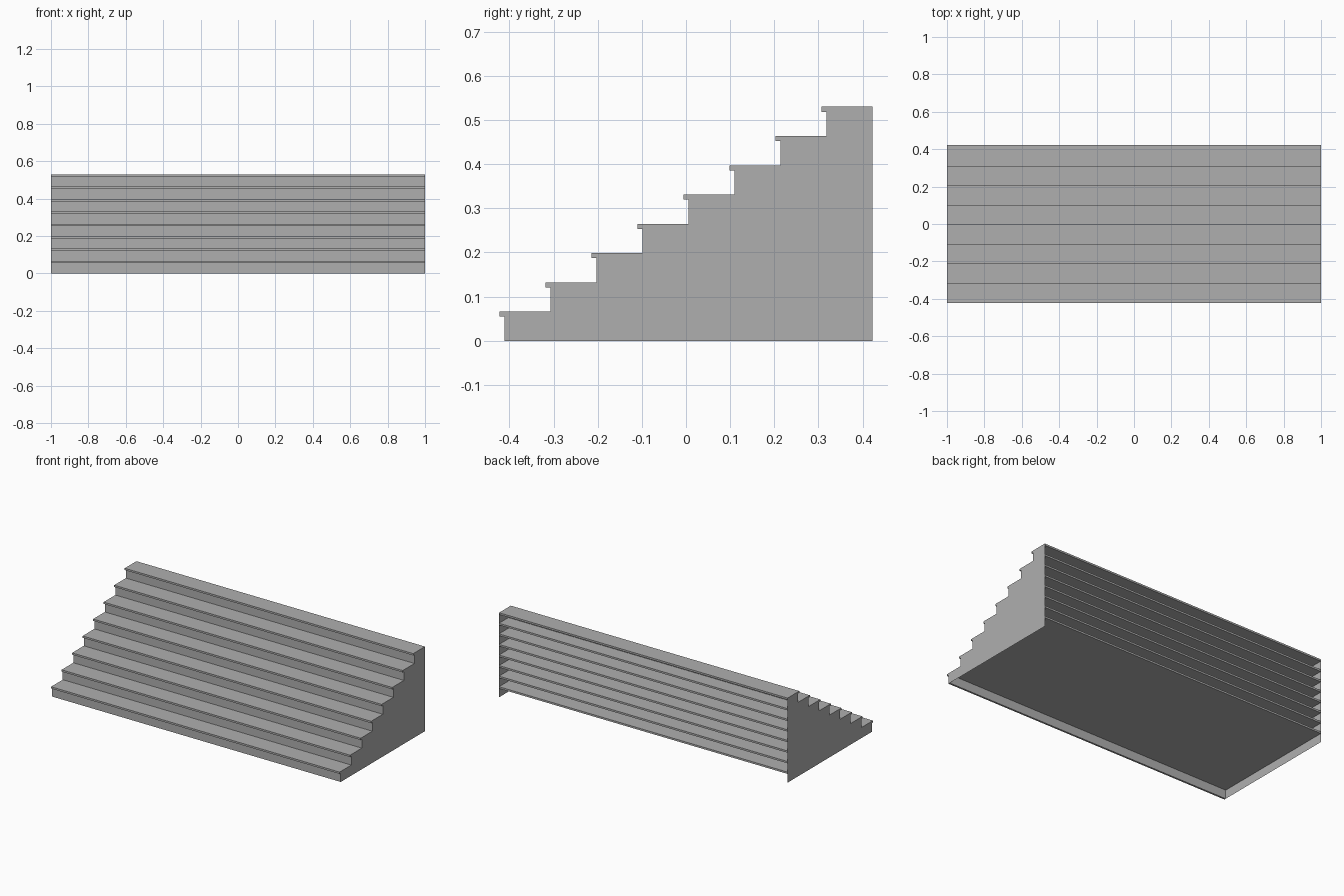
import bpy
import bmesh

if "Cube" in bpy.data.objects:
    bpy.data.objects.remove(bpy.data.objects["Cube"])

STEPS = 8
HALF_W = 1.0
FRONT, BACK = -0.4225, 0.4225
HEIGHT = 0.53
RISE = HEIGHT / STEPS
NOSE = 0.0115                               # tread overhang
THICK = 0.0115                              # board thickness
RUN = (BACK - FRONT - NOSE) / STEPS

grey = bpy.data.materials.new("dark_grey")
grey.diffuse_color = (0.43, 0.43, 0.43, 1)
grey.use_nodes = True
grey.node_tree.nodes["Principled BSDF"].inputs["Base Color"].default_value = grey.diffuse_color


def add_object(name, bm):
    mesh = bpy.data.meshes.new(name)
    bm.to_mesh(mesh)
    bm.free()
    mesh.materials.append(grey)
    obj = bpy.data.objects.new(name, mesh)
    bpy.context.collection.objects.link(obj)
    return obj


def make_box(name, lo, hi):
    bm = bmesh.new()
    bmesh.ops.create_cube(bm, size=1)
    for v in bm.verts:
        v.co = [(a + b) / 2 + c * (b - a) for a, b, c in zip(lo, hi, v.co)]
    return add_object(name, bm)


def make_panel(name, x, outline):
    """Flat side panel at x whose normal points outward."""
    bm = bmesh.new()
    face = bm.faces.new([bm.verts.new((x, y, z)) for y, z in outline])
    face.normal_update()
    if face.normal.x * x < 0:
        face.normal_flip()
    return add_object(name, bm)


profile = [(FRONT + NOSE, 0)]
for i in range(STEPS):
    nose_y = FRONT + i * RUN
    riser_y = nose_y + NOSE
    base, top = i * RISE, (i + 1) * RISE

    # Full-depth tread boards, open at the back like shelves
    make_box(f"tread_{i + 1}", (-HALF_W, nose_y, top - THICK), (HALF_W, BACK, top))

    # Risers closing the front
    make_box(f"riser_{i + 1}", (-HALF_W, riser_y, base), (HALF_W, riser_y + THICK, top - THICK))

    # Stepped outline of the side panels
    profile += [(riser_y, top), (riser_y + RUN, top)]
profile.append((BACK, 0))

# Thin side panels
make_panel("right_side_panel", HALF_W, profile)
make_panel("left_side_panel", -HALF_W, profile)
